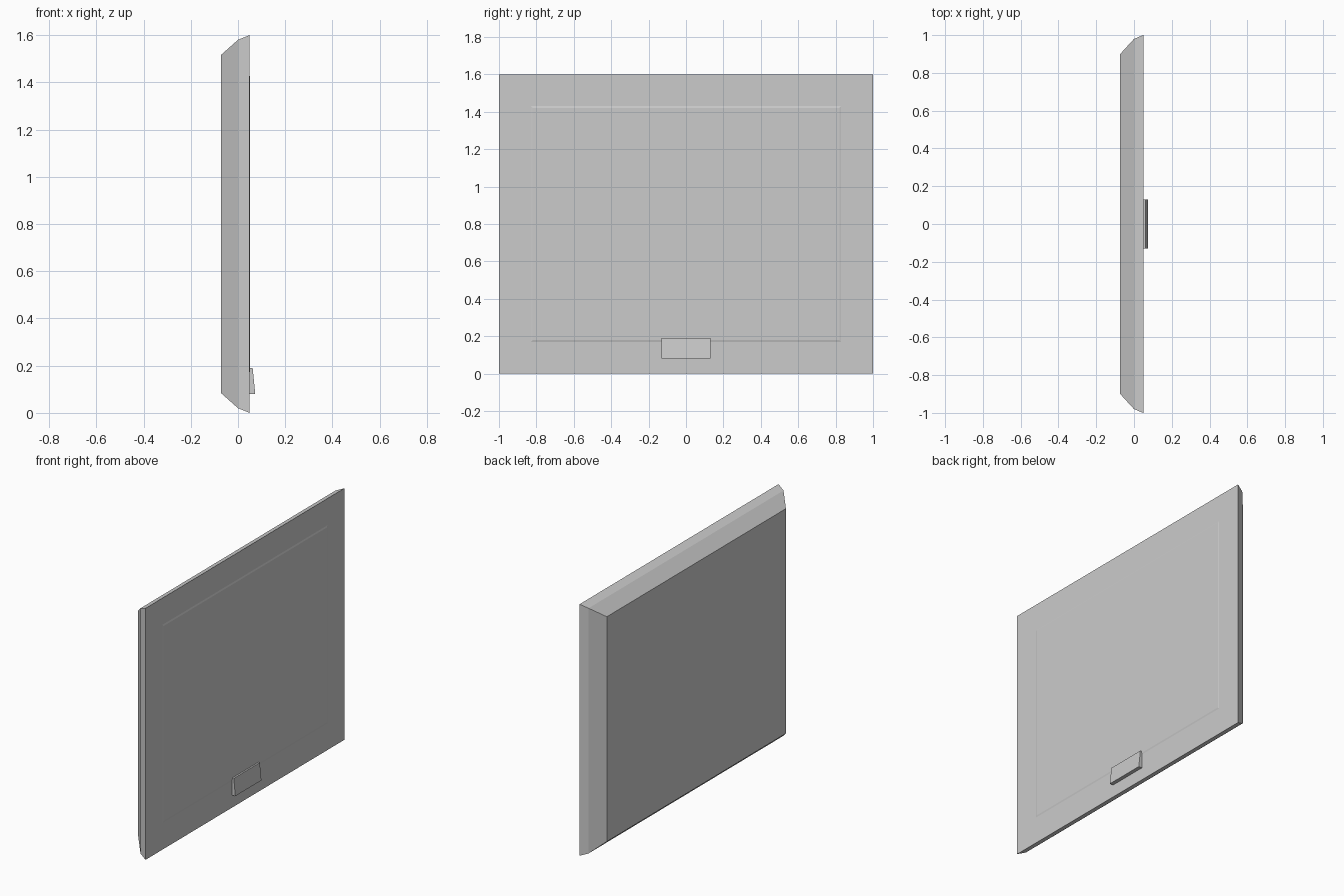
import bpy, bmesh

if "Cube" in bpy.data.objects:
    bpy.data.objects.remove(bpy.data.objects["Cube"])


def make_loft(name, rings):
    """Closed solid skinned through four-cornered rings of 3D points."""
    bm = bmesh.new()
    loops = [[bm.verts.new(p) for p in ring] for ring in rings]
    for a, b in zip(loops, loops[1:]):
        for i in range(4):
            j = (i + 1) % 4
            bm.faces.new((a[i], a[j], b[j], b[i]))
    bm.faces.new(loops[0])
    bm.faces.new(loops[-1])
    bmesh.ops.recalc_face_normals(bm, faces=bm.faces)
    mesh = bpy.data.meshes.new(name)
    bm.to_mesh(mesh)
    bm.free()
    obj = bpy.data.objects.new(name, mesh)
    bpy.context.collection.objects.link(obj)
    return obj


def rect(x, half_width, z0, z1, x_low=None):
    """Upright rectangle facing x; x_low moves its lower edge to tilt it."""
    xl = x if x_low is None else x_low
    return [(xl, -half_width, z0), (xl, half_width, z0),
            (x, half_width, z1), (x, -half_width, z1)]


# Panel with a tapered back, a flat rim and a very slightly raised centre field
profile = [(-0.073, 0.10), (0.0, 0.02), (0.049, 0.0),
           (0.049, 0.170), (0.0515, 0.180)]
rings = []
for x, inset in profile:
    z_inset = 0.085 if x < -0.05 else inset
    rings.append(rect(x, 1 - inset, z_inset, 1.6 - z_inset))
make_loft("display_panel", rings)

# Sloped plaque at the bottom centre of the face
make_loft("front_plaque", [rect(0.045, 0.131, 0.08, 0.19),
                           rect(0.062, 0.131, 0.08, 0.19, x_low=0.073)])
